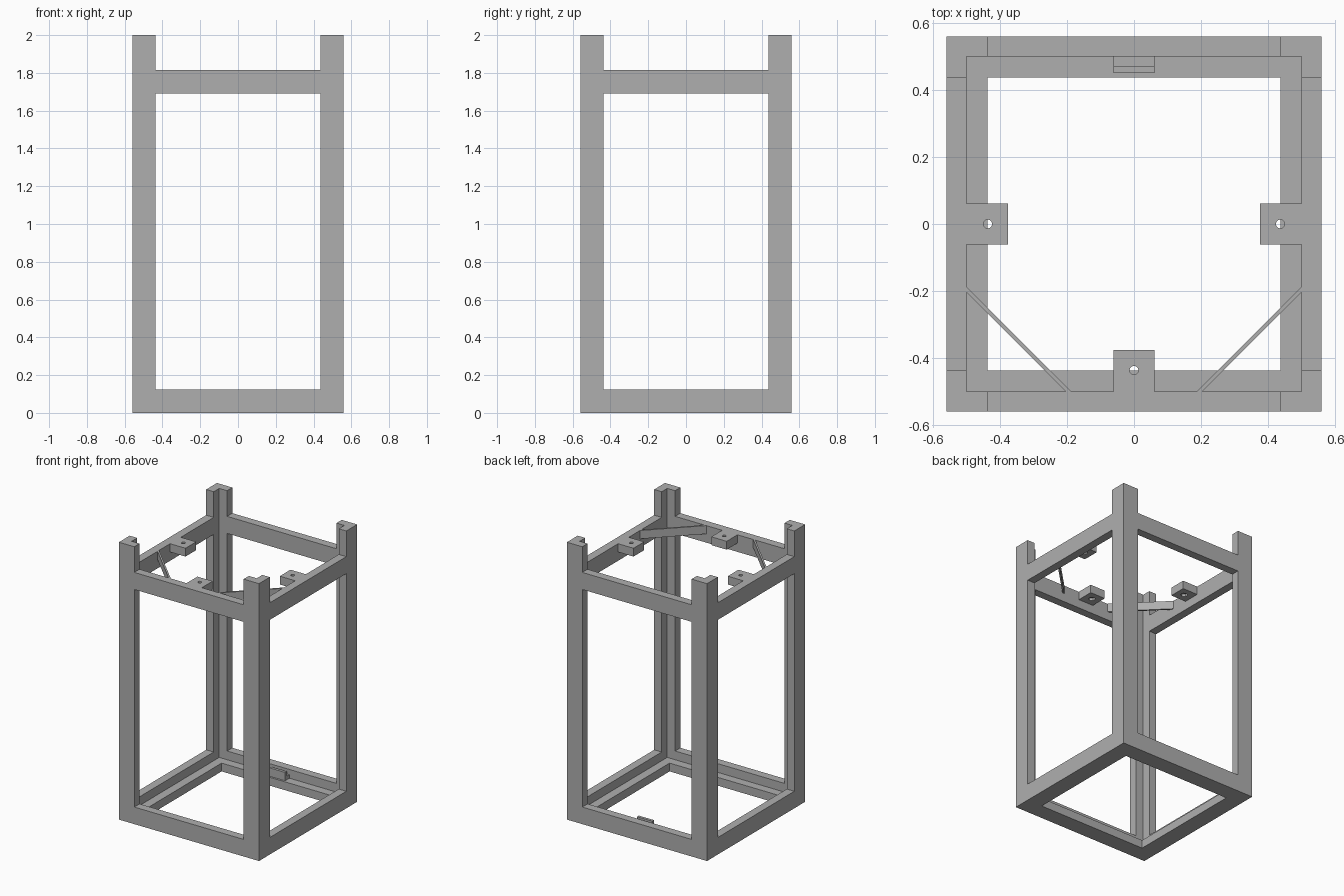
import bpy, bmesh
from math import pi
from mathutils import Matrix, Vector

if "Cube" in bpy.data.objects:
    bpy.data.objects.remove(bpy.data.objects["Cube"])

# Overall dimensions
OUT = 0.559              # half width of the frame
INNER = 0.499            # inner face of the walls
ARM = 0.436              # where leg arms and floor ledge end
RAIL_LOW, RAIL_TOP = 1.692, 1.815
PAD_LOW = 1.755
SILL, LEDGE = 0.123, 0.06

grey = bpy.data.materials.new("plain grey")
grey.use_nodes = True
colour = (0.43, 0.43, 0.43, 1)
grey.diffuse_color = colour
grey.node_tree.nodes["Principled BSDF"].inputs["Base Color"].default_value = colour


def prism(name, outline, start, depth, turn=0, sideways=False):
    """Extrude an outline along z (or a y-z outline along x), then turn it about z."""
    bm = bmesh.new()
    if sideways:
        points = [Vector((start, a, b)) for a, b in outline]
        push = Vector((depth, 0, 0))
    else:
        points = [Vector((a, b, start)) for a, b in outline]
        push = Vector((0, 0, depth))
    face = bm.faces.new([bm.verts.new(p) for p in points])
    grown = bmesh.ops.extrude_face_region(bm, geom=[face])["geom"]
    bmesh.ops.translate(bm, vec=push, verts=[g for g in grown if isinstance(g, bmesh.types.BMVert)])
    bmesh.ops.transform(bm, matrix=Matrix.Rotation(turn, 4, "Z"), verts=bm.verts)
    bmesh.ops.recalc_face_normals(bm, faces=bm.faces)
    mesh = bpy.data.meshes.new(name)
    bm.to_mesh(mesh)
    bm.free()
    mesh.materials.append(grey)
    obj = bpy.data.objects.new(name, mesh)
    bpy.context.collection.objects.link(obj)
    return obj


def rect(x0, x1, y0, y1):
    return [(x0, y0), (x1, y0), (x1, y1), (x0, y1)]


def drill(obj, sides, radius, place, depth):
    """Cut a round or six-sided hole and remove the cutter."""
    bpy.ops.mesh.primitive_cylinder_add(vertices=sides, radius=radius, depth=depth, location=place)
    cutter = bpy.context.object
    cutter.hide_render = True
    cut = obj.modifiers.new("hole", "BOOLEAN")
    cut.operation = "DIFFERENCE"
    cut.solver = "EXACT"
    cut.object = cutter
    bpy.context.view_layer.objects.active = obj
    bpy.ops.object.modifier_apply(modifier=cut.name)
    bpy.data.objects.remove(cutter)


# Angle-section legs, wall rails and sills, once per side
angle = [(-OUT, -OUT), (-ARM, -OUT), (-ARM, -INNER), (-INNER, -INNER), (-INNER, -ARM), (-OUT, -ARM)]
sill_section = [(-OUT, 0), (-INNER, 0), (-INNER, SILL), (-OUT, SILL)]
rail_section = [(-OUT, RAIL_LOW), (-INNER, RAIL_LOW), (-INNER, RAIL_TOP), (-OUT, RAIL_TOP)]
for i, side in enumerate(("front", "left", "back", "right")):
    turn = i * pi / 2
    prism(side + "_corner_leg", angle, 0, 2, turn)
    prism(side + "_sill", sill_section, -ARM, 2 * ARM, turn, sideways=True)
    prism(side + "_upper_rail", rail_section, -ARM, 2 * ARM, turn, sideways=True)
    reach = INNER if i % 2 == 0 else ARM
    prism(side + "_floor_ledge", rect(-reach, reach, -INNER, -ARM), 0, LEDGE, turn)

# Drilled pads, flush with the rail tops
for side, turn, hole in (("front", 0, (0, -ARM)), ("left", pi / 2, (ARM, 0)), ("right", -pi / 2, (-ARM, 0))):
    pad = prism(side + "_pad", rect(-0.061, 0.061, -INNER, -0.376), PAD_LOW, RAIL_TOP - PAD_LOW, turn)
    drill(pad, 24, 0.013, (*hole, RAIL_TOP), 0.3)
    drill(pad, 6, 0.024, (*hole, PAD_LOW), 0.04)

# Thin diagonal braces across the front corners
for side, s in (("left", 1), ("right", -1)):
    strip = [(s * INNER, -0.187), (s * INNER, -0.204), (s * 0.204, -INNER), (s * 0.187, -INNER)]
    prism(side + "_corner_brace", strip, PAD_LOW, RAIL_TOP - PAD_LOW)

# Hooked catch on the back ledge
catch = [(0.45, LEDGE), (INNER, LEDGE), (INNER, 0.085), (0.47, 0.085), (0.47, 0.12), (0.45, 0.12)]
prism("back_catch", catch, -0.061, 0.122, sideways=True)
